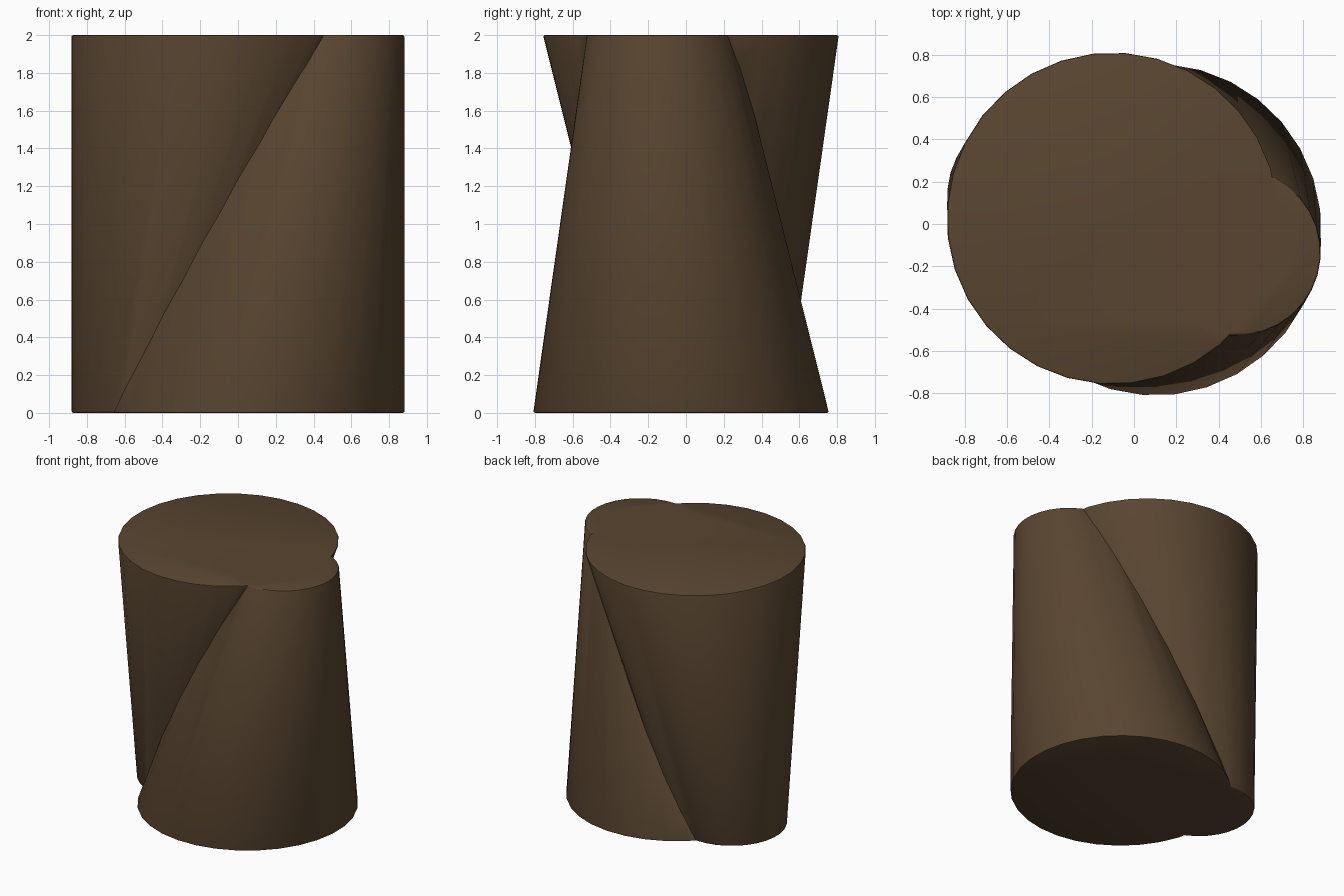
import bpy, bmesh, math

if "Cube" in bpy.data.objects:
    bpy.data.objects.remove(bpy.data.objects["Cube"])

SIDES = 32
HEADING = math.atan2(-0.11, 0.39)

mat = bpy.data.materials.new("dark_brown")
mat.diffuse_color = (0.10, 0.06, 0.03, 1)
mat.use_nodes = True
mat.node_tree.nodes["Principled BSDF"].inputs["Base Color"].default_value = mat.diffuse_color


def leaning_cone(name, bottom, top):
    """Truncated cone between two level discs, each given as (x, y, radius, z)."""
    bm = bmesh.new()
    rings = []
    for x, y, r, z in (bottom, top):
        angles = [HEADING + 2 * math.pi * i / SIDES for i in range(SIDES)]
        rings.append([bm.verts.new((x + r * math.cos(a), y + r * math.sin(a), z)) for a in angles])
    low, high = rings
    for i in range(SIDES):
        j = (i + 1) % SIDES
        bm.faces.new((low[i], low[j], high[j], high[i]))
    caps = [bm.faces.new(low[::-1]), bm.faces.new(high)]
    # Softened rims
    rim = [e for f in caps for e in f.edges]
    bmesh.ops.bevel(bm, geom=rim, offset=0.01, segments=2, profile=0.5, affect='EDGES')
    bmesh.ops.recalc_face_normals(bm, faces=bm.faces[:])
    me = bpy.data.meshes.new(name)
    bm.to_mesh(me)
    bm.free()
    me.materials.append(mat)
    ob = bpy.data.objects.new(name, me)
    bpy.context.collection.objects.link(ob)
    return ob


# Two interlocking cones, point-symmetric about the centre of the block
body = leaning_cone("twin_cone_block", (0.10, -0.026, 0.785, 0), (0.49, -0.134, 0.392, 2))
upper = leaning_cone("inverted_cone", (-0.49, 0.134, 0.392, 0), (-0.10, 0.026, 0.785, 2))

# Merge into one solid
bpy.context.view_layer.objects.active = body
body.select_set(True)
union = body.modifiers.new("union", 'BOOLEAN')
union.operation = 'UNION'
union.solver = 'EXACT'
union.object = upper
bpy.ops.object.modifier_apply(modifier=union.name)
bpy.data.objects.remove(upper, do_unlink=True)
bpy.ops.object.shade_smooth_by_angle(angle=math.radians(40))
